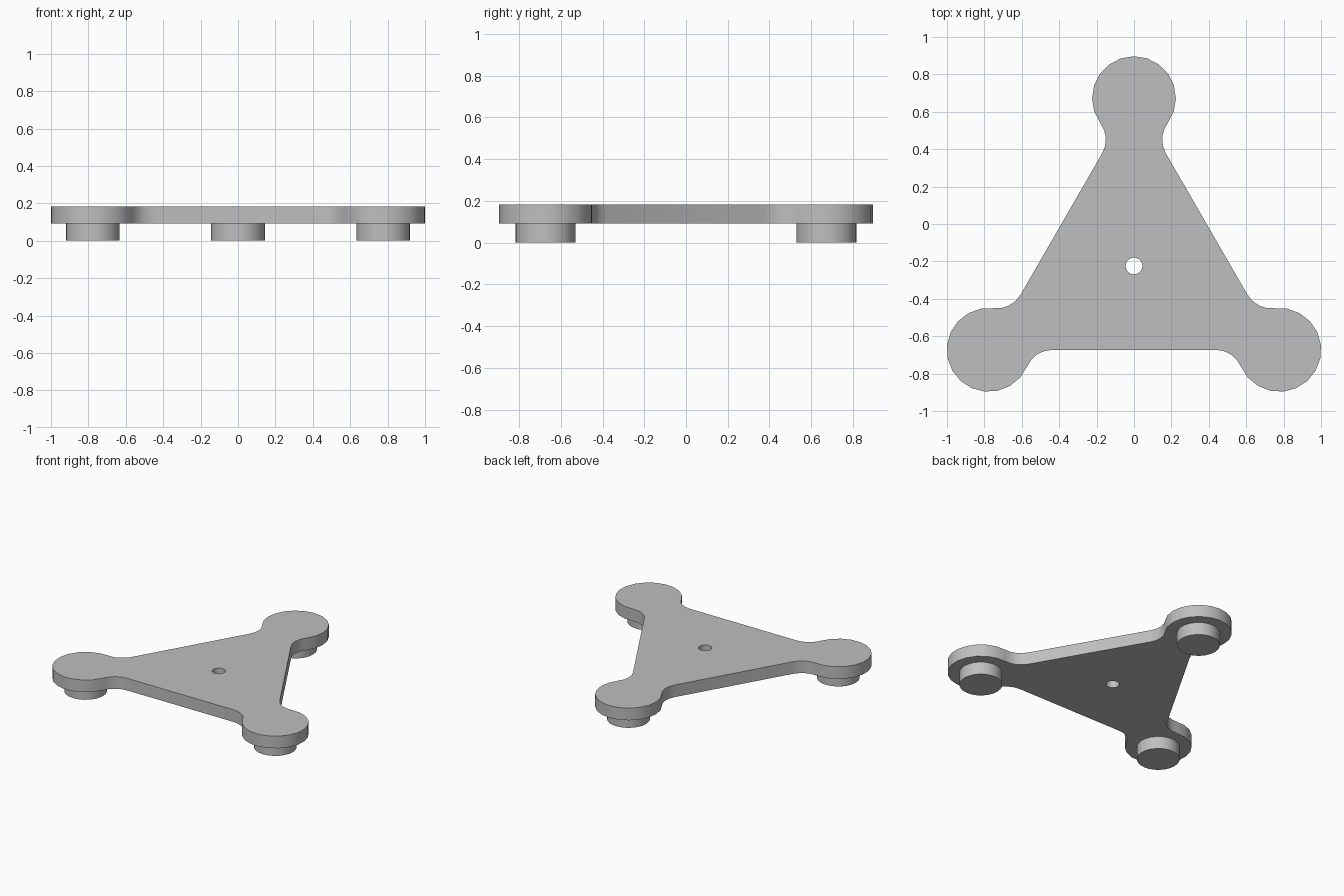
import bpy, bmesh
from math import radians, degrees, atan2, sqrt, pi
from mathutils import Vector, Matrix

if "Cube" in bpy.data.objects:
    bpy.data.objects.remove(bpy.data.objects["Cube"], do_unlink=True)

REACH = 0.897            # hub to lobe centre
LOBE_R = 0.224
FILLET_R = 0.146
FOOT_R = 0.144
HOLE_R = 0.045
THICK = 0.09
FOOT_H = 0.093
HUB = Vector((0, -REACH / 4, 0))
ARMS = (-30, 90, 210)

grey = bpy.data.materials.new("light grey")
grey.use_nodes = True
colour = (0.52, 0.52, 0.52, 1)
grey.diffuse_color = colour
grey.node_tree.nodes["Principled BSDF"].inputs["Base Color"].default_value = colour


def polar(angle, radius):
    return Matrix.Rotation(radians(angle), 3, 'Z') @ Vector((radius, 0, 0))


def arc(centre, radius, start, end, steps):
    return [centre + polar(start + (end - start) * i / steps, radius)
            for i in range(steps + 1)]


def finish(bm, name):
    bmesh.ops.recalc_face_normals(bm, faces=bm.faces)
    mesh = bpy.data.meshes.new(name)
    bm.to_mesh(mesh)
    bm.free()
    mesh.materials.append(grey)
    obj = bpy.data.objects.new(name, mesh)
    bpy.context.collection.objects.link(obj)
    bpy.ops.object.select_all(action='DESELECT')
    obj.select_set(True)
    bpy.context.view_layer.objects.active = obj
    bpy.ops.object.shade_smooth_by_angle(angle=radians(30))


def loop_edges(bm, points):
    verts = [bm.verts.new(p) for p in points]
    return [bm.edges.new((v, verts[i - 1])) for i, v in enumerate(verts)]


# Plate outline: straight sides joined to round lobes by tangent fillets
run = sqrt(LOBE_R ** 2 + 2 * LOBE_R * FILLET_R)
lean = degrees(atan2(FILLET_R, run))
outline = []
for a in ARMS:
    c = HUB + polar(a, REACH)
    before = c + polar(a - 150, run) + polar(a - 60, FILLET_R)
    after = c + polar(a + 150, run) + polar(a + 60, FILLET_R)
    sweep = 150 - lean
    outline += arc(before, FILLET_R, a + 120, a + 30 + lean, 4)
    outline += arc(c, LOBE_R, a - sweep, a + sweep, 14)[1:-1]
    outline += arc(after, FILLET_R, a - 30 - lean, a - 120, 4)

# Plate with its centre hole
bm = bmesh.new()
edges = loop_edges(bm, outline)
edges += loop_edges(bm, arc(HUB, HOLE_R, 0, 360, 20)[:-1])
bmesh.ops.triangle_fill(bm, edges=edges, use_beauty=True, normal=(0, 0, 1))
bmesh.ops.translate(bm, verts=bm.verts, vec=(0, 0, FOOT_H))
top = bmesh.ops.extrude_face_region(bm, geom=bm.faces[:])["geom"]
bmesh.ops.translate(bm, verts=[g for g in top if isinstance(g, bmesh.types.BMVert)],
                    vec=(0, 0, THICK))
finish(bm, "plate")

# Round feet under the lobes
for a, name in zip(ARMS, ("front_left_foot", "back_foot", "front_right_foot")):
    bm = bmesh.new()
    spot = HUB + polar(a, REACH) + Vector((0, 0, FOOT_H / 2))
    bmesh.ops.create_cone(bm, cap_ends=True, segments=24, radius1=FOOT_R,
                          radius2=FOOT_R, depth=FOOT_H,
                          matrix=Matrix.Translation(spot))
    finish(bm, name)
